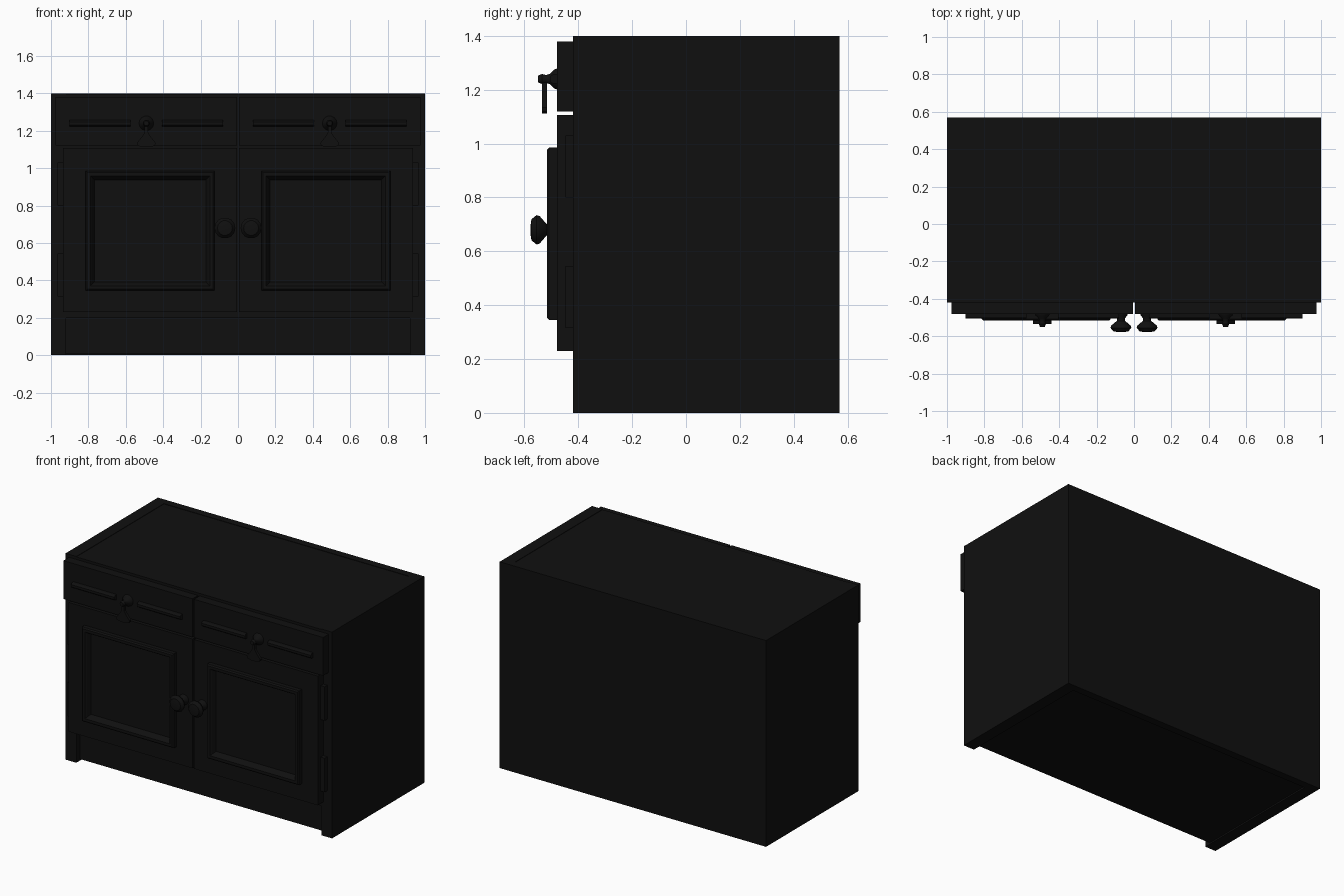
import bpy, bmesh, math

if "Cube" in bpy.data.objects:
    bpy.data.objects.remove(bpy.data.objects["Cube"])

mat = bpy.data.materials.new("black_paint")
mat.diffuse_color = (0.005, 0.005, 0.005, 1)
mat.use_nodes = True
mat.node_tree.nodes["Principled BSDF"].inputs["Base Color"].default_value = mat.diffuse_color


def make(name, verts, faces, smooth=False):
    me = bpy.data.meshes.new(name)
    bm = bmesh.new()
    vs = [bm.verts.new(v) for v in verts]
    for f in faces:
        bm.faces.new([vs[i] for i in f])
    bmesh.ops.recalc_face_normals(bm, faces=bm.faces)
    bm.to_mesh(me)
    bm.free()
    me.materials.append(mat)
    ob = bpy.data.objects.new(name, me)
    bpy.context.collection.objects.link(ob)
    if smooth:
        bpy.ops.object.select_all(action='DESELECT')
        ob.select_set(True)
        bpy.context.view_layer.objects.active = ob
        bpy.ops.object.shade_smooth_by_angle(angle=math.radians(35))
    return ob


def extrude(name, lo, hi):
    """Closed solid between two matching outlines."""
    n = len(lo)
    faces = [range(n), range(n, 2 * n)]
    faces += [(i, (i + 1) % n, n + (i + 1) % n, n + i) for i in range(n)]
    return make(name, lo + hi, faces)


def box(name, x0, x1, y0, y1, z0, z1):
    def rect(z):
        return [(x0, y0, z), (x1, y0, z), (x1, y1, z), (x0, y1, z)]
    return extrude(name, rect(z0), rect(z1))


def lathe(name, cx, cz, profile, n=14):
    """Spin (radius, y) points about a line parallel to y."""
    verts = [(cx + r * math.cos(2 * math.pi * i / n), y, cz + r * math.sin(2 * math.pi * i / n))
             for r, y in profile for i in range(n)]
    k = len(profile)
    faces = [(j * n + i, j * n + (i + 1) % n, (j + 1) * n + (i + 1) % n, (j + 1) * n + i)
             for j in range(k - 1) for i in range(n)]
    faces += [range(n), range((k - 1) * n, k * n)]
    return make(name, verts, faces, True)


def moulding(name, x0, x1, z0, z1, profile):
    """Mitred rectangular frame from (inset, y) points."""
    verts = []
    for d, y in profile:
        verts += [(x0 + d, y, z0 + d), (x1 - d, y, z0 + d), (x1 - d, y, z1 - d), (x0 + d, y, z1 - d)]
    k = len(profile)
    faces = [(j * 4 + i, j * 4 + (i + 1) % 4, (j + 1) % k * 4 + (i + 1) % 4, (j + 1) % k * 4 + i)
             for j in range(k) for i in range(4)]
    return make(name, verts, faces)


# carcass with toe recess, and full-width back panel
side = [(-0.38, 0.01), (0.52, 0.01), (0.52, 1.397), (-0.42, 1.397), (-0.42, 0.2), (-0.38, 0.2)]
extrude("carcass", [(-0.92, y, z) for y, z in side], [(0.92, y, z) for y, z in side])
box("back_panel", -1, 1, 0.52, 0.57, 0, 1.4)

frame_profile = [(0, -0.475), (0, -0.508), (0.008, -0.516), (0.026, -0.516), (0.034, -0.506), (0.05, -0.475)]
knob_profile = [(0.036, -0.478), (0.034, -0.488), (0.022, -0.505), (0.022, -0.518),
                (0.052, -0.543), (0.056, -0.555), (0.04, -0.574), (0.02, -0.577)]
rose_profile = [(0.04, -0.478), (0.036, -0.49), (0.02, -0.505), (0.015, -0.52), (0.019, -0.535), (0.013, -0.55)]
drop = [(-0.008, 1.24), (-0.01, 1.19), (-0.022, 1.17), (-0.05, 1.135), (-0.046, 1.12), (-0.02, 1.112),
        (0.02, 1.112), (0.046, 1.12), (0.05, 1.135), (0.022, 1.17), (0.01, 1.19), (0.008, 1.24)]

for s, tag in ((-1, "left"), (1, "right")):
    def sx(a, b):
        return sorted((s * a, s * b))

    box(tag + "_side_panel", *sx(0.92, 1), -0.42, 0.52, 0, 1.4)

    # drawer front with two raised strips and a drop pull
    box(tag + "_drawer", *sx(0.006, 0.975), -0.48, -0.42, 1.12, 1.38)
    for i, (a, b) in enumerate(((0.08, 0.405), (0.575, 0.9))):
        x0, x1 = sx(a, b)
        bar = [(-0.478, 1.222), (-0.496, 1.224), (-0.506, 1.232), (-0.506, 1.248), (-0.496, 1.256), (-0.478, 1.258)]
        extrude(f"{tag}_drawer_strip_{i}", [(x0, y, z) for y, z in bar], [(x1, y, z) for y, z in bar])
    lathe(tag + "_pull_rose", s * 0.49, 1.24, rose_profile)
    extrude(tag + "_pull_drop", [(s * 0.49 + x, -0.535, z) for x, z in drop],
            [(s * 0.49 + x, -0.516, z) for x, z in drop])

    # door with moulding, knob and hinges
    box(tag + "_door", *sx(0.006, 0.935), -0.48, -0.42, 0.23, 1.107)
    moulding(tag + "_door_moulding", *sx(0.125, 0.815), 0.345, 0.985, frame_profile)
    lathe(tag + "_door_knob", s * 0.07, 0.68, knob_profile)
    for i, z in enumerate((0.315, 0.8)):
        box(f"{tag}_hinge_{i}", *sx(0.935, 0.965), -0.448, -0.42, z, z + 0.23)
